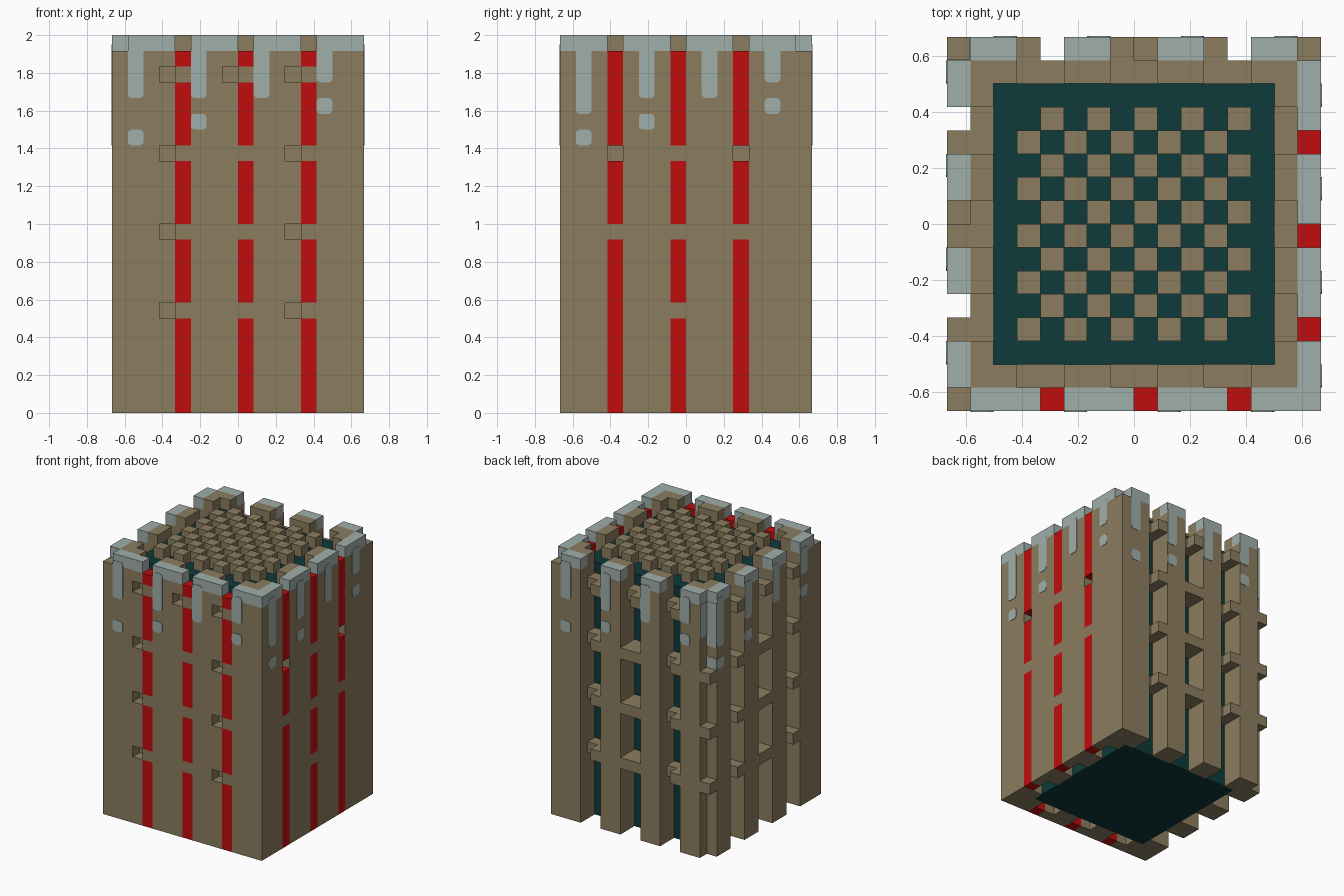
import bpy, bmesh

cube = bpy.data.objects.get("Cube")
if cube:
    bpy.data.objects.remove(cube, do_unlink=True)

U = 1 / 12                      # one block
ROWS = (6, 11, 16, 21)          # heights of the cross rungs
TOP, CAP = 24, 23


def material(name, rgb):
    m = bpy.data.materials.new(name)
    m.use_nodes = True
    m.diffuse_color = (*rgb, 1)
    bsdf = next(n for n in m.node_tree.nodes if n.type == 'BSDF_PRINCIPLED')
    bsdf.inputs["Base Color"].default_value = (*rgb, 1)
    bsdf.inputs["Roughness"].default_value = 0.8
    return m


wood = material("wood brown", (0.258, 0.205, 0.114))
frost = material("frost grey", (0.352, 0.429, 0.402))
red = material("stripe red", (0.527, 0.004, 0.004))
green = material("core green", (0.0044, 0.041, 0.041))


def part(name, boxes, mat, round_axis=None):
    """One object from boxes given as (x0, x1, y0, y1, z0, z1) in blocks."""
    bm = bmesh.new()
    for x0, x1, y0, y1, z0, z1 in boxes:
        vs = bmesh.ops.create_cube(bm, size=1)["verts"]
        for v in vs:
            v.co.x = U * (x1 if v.co.x > 0 else x0)
            v.co.y = U * (y1 if v.co.y > 0 else y0)
            v.co.z = U * (z1 if v.co.z > 0 else z0)
    if round_axis is not None:
        # soften the outline of painted plates
        edges = [e for e in bm.edges
                 if abs((e.verts[0].co - e.verts[1].co)[round_axis]) > 1e-4]
        bmesh.ops.bevel(bm, geom=edges, offset=0.02, segments=2,
                        profile=0.5, affect='EDGES')
    me = bpy.data.meshes.new(name)
    bm.to_mesh(me)
    bm.free()
    me.materials.append(mat)
    ob = bpy.data.objects.new(name, me)
    bpy.context.collection.objects.link(ob)
    return ob


def place(side, boxes):
    """Turn wall boxes (along0, along1, depth0, depth1, z0, z1) to a side."""
    out = []
    for a0, a1, d0, d1, z0, z1 in boxes:
        out.append({"front": (a0, a1, -d1, -d0, z0, z1),
                    "right": (d0, d1, a0, a1, z0, z1),
                    "back": (-a1, -a0, d0, d1, z0, z1),
                    "left": (-d1, -d0, -a1, -a0, z0, z1)}[side])
    return out


def split(a, gaps, top):
    """Outer column one block wide, interrupted at the given rows."""
    out, z = [], 0
    for g in sorted(gaps):
        out.append((a, a + 1, 7, 8, z, g))
        z = g + 1
    return out + [(a, a + 1, 7, 8, z, top)]


GAPS = (-5, -1, 3)              # starts of the two-block gaps
OUTER = ((-7, -5), (-3, -1), (1, 3), (5, 7))
INNER = ((-6, -5), (-3, -1), (1, 3), (5, 6))

# Drips as (along, bottom) and loose spots as (along, bottom)
DRIPS = {"front": ((-7, 20), (-3, 20), (1, 20), (5, 21)),
         "right": ((-7, 19), (-3, 20), (1, 20), (5, 21))}
SPOTS = ((-7, 17), (-3, 18), (5, 19))

for side in ("front", "right", "back", "left"):
    # Planks, inner layer and rungs
    planks = [(a, b, 7, 8, 0, CAP) for a, b in OUTER]
    planks += [(a, b, 6, 7, 0, TOP) for a, b in INNER]
    rungs = [(g, g + 2, 6, 7, r, r + 1) for g in GAPS for r in ROWS]
    caps = [(a, b, 7, 8, CAP, TOP) for a, b in OUTER]
    stripes = []

    if side == "front":
        # Filled gaps: notched wood column beside a red stripe
        for g in GAPS:
            planks += split(g, (21,) if g == -1 else ROWS, CAP)
            caps.append((g, g + 1, 7, 8, CAP, TOP))
            stripes += split(g + 1, ROWS, CAP)
            rungs += [(g + 1, g + 2, 7, 8, r, r + 1) for r in ROWS]
    elif side == "right":
        for g in GAPS:
            planks += split(g + 1, (), CAP)
            caps.append((g + 1, g + 2, 7, 8, CAP, TOP))
            stripes += split(g, (6, 11, 16) if g == -1 else (11, 16), CAP)
            rows = (6, 11, 16) if g == -1 else (11,)
            rungs += [(g, g + 1, 7, 8, r, r + 1) for r in rows]
    else:
        # Open gaps: short knobs at the sides, full rungs in the middle
        for r in ROWS:
            rungs += [(-4, -3, 7, 8, r, r + 1), (4, 5, 7, 8, r, r + 1),
                      (0 if r == 21 else -1, 1, 7, 8, r, r + 1)]

    part(side + "_planks", place(side, planks), wood)
    part(side + "_rungs", place(side, rungs), wood)
    part(side + "_frost_caps", place(side, caps), frost)
    if stripes:
        part(side + "_red_stripes", place(side, stripes), red)

    # Frost drips and spots as thin plates
    drips = DRIPS["front" if side in ("front", "back") else "right"]
    plates = [(a, a + 1, 8, 8.04, z, CAP + 0.4) for a, z in drips]
    plates += [(a, a + 1, 8, 8.04, z, z + 1) for a, z in SPOTS]
    part(side + "_frost_drips", place(side, plates), frost,
         1 if side in ("front", "back") else 0)

# Corner posts: inner posts all round, outer ones on three corners
part("inner_corner_posts",
     [(x, x + 1, y, y + 1, 0, TOP) for x in (-7, 6) for y in (-7, 6)], wood)
part("outer_corner_posts",
     [(-8, -7, -8, -7, 0, CAP), (7, 8, 7, 8, 0, CAP), (7, 8, -8, -7, 0, CAP)], wood)
part("corner_frost_cap", [(7, 8, -8, -7, CAP, TOP)], frost)

# Open back corner: knobs and frosted plank ends
part("corner_knobs", [(-8, -7, 7, 8, r, r + 1) for r in ROWS[:3]], wood)
part("corner_frost", [(-7.04, -7, 7, 8, 20, CAP), (-8, -7, 7, 7.04, 19, CAP),
                      (-8, -7, 7, 7.04, 17, 18)], frost)

# Core and chequered blocks on top
part("core", [(-6, 6, -6, 6, 0, CAP)], green)
part("top_chequer_blocks",
     [(i, i + 1, j, j + 1, CAP, TOP) for i in range(-5, 5) for j in range(-5, 5)
      if (i + j) % 2 == 0], wood)
